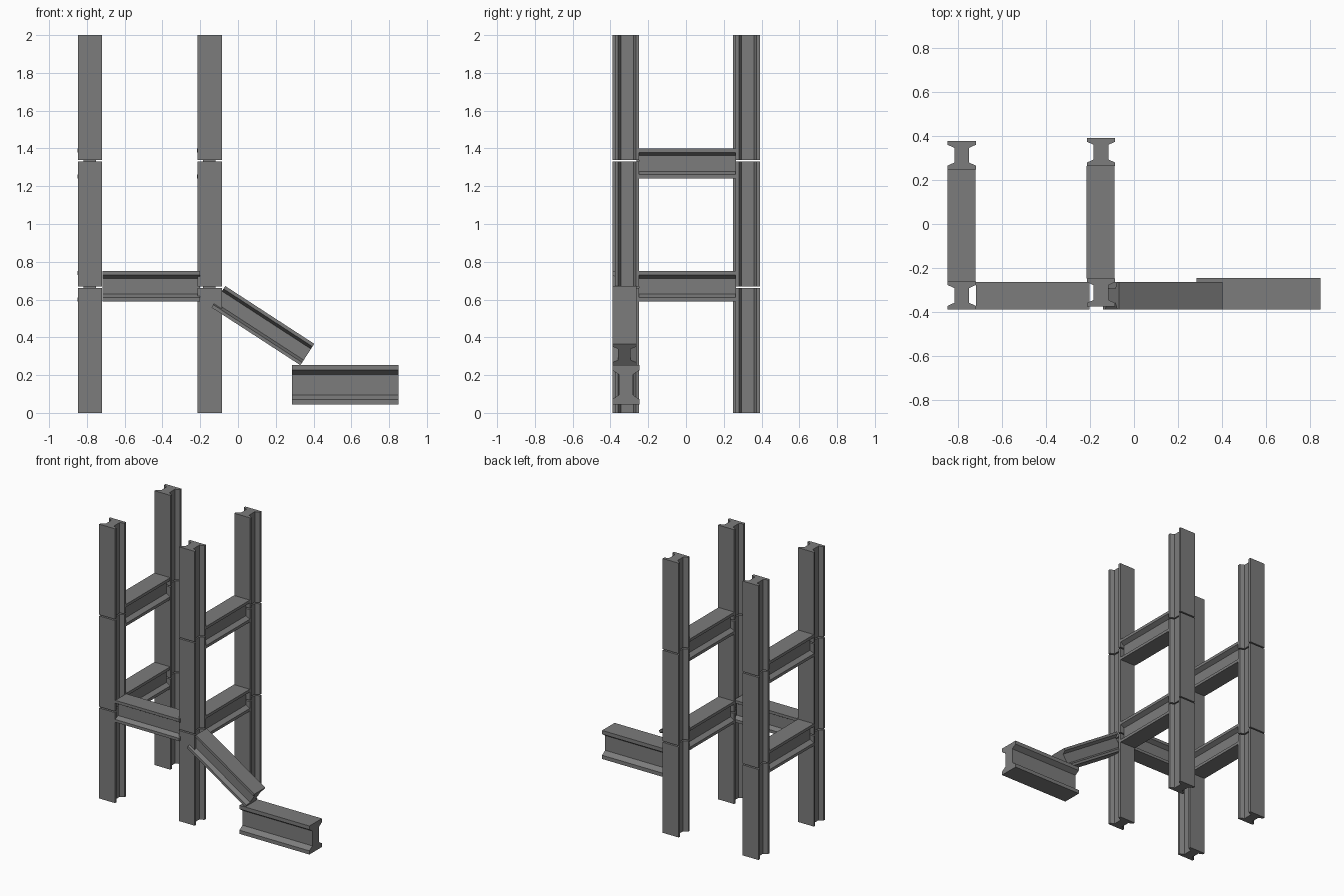
import bpy, bmesh
from mathutils import Vector

if "Cube" in bpy.data.objects:
    bpy.data.objects.remove(bpy.data.objects["Cube"])

steel = bpy.data.materials.new("dark_steel")
steel.diffuse_color = (0.2, 0.2, 0.2, 1)
steel.use_nodes = True
steel.node_tree.nodes["Principled BSDF"].inputs["Base Color"].default_value = steel.diffuse_color


def beam(name, start, end, width, height, up):
    """I-beam with tapered flanges swept from start to end; up points across the flanges."""
    a, b, up = Vector(start), Vector(end), Vector(up).normalized()
    side = (b - a).normalized().cross(up).normalized()
    up = side.cross((b - a).normalized())
    # quarter profile (fractions of width / height), mirrored to all corners
    q = [(0.26, 0.26), (0.5, 0.37), (0.5, 0.5)]
    right = [(x, -y) for x, y in reversed(q)] + q
    profile = right + [(-x, -y) for x, y in right]
    bm = bmesh.new()
    rings = [[bm.verts.new(p + side * x * width + up * y * height) for x, y in profile]
             for p in (a, b)]
    n = len(profile)
    for i in range(n):
        j = (i + 1) % n
        bm.faces.new((rings[0][i], rings[0][j], rings[1][j], rings[1][i]))
    for r in rings:
        bm.faces.new(r)
    bmesh.ops.recalc_face_normals(bm, faces=bm.faces)
    me = bpy.data.meshes.new(name)
    bm.to_mesh(me)
    bm.free()
    me.materials.append(steel)
    ob = bpy.data.objects.new(name, me)
    bpy.context.collection.objects.link(ob)
    return ob


W = 0.128   # column section size
Z = (0, 0, 1)

# columns: three stacked segments with small gaps
columns = {"left_front": (-0.784, -0.325), "left_back": (-0.784, 0.313),
           "right_front": (-0.150, -0.312), "right_back": (-0.150, 0.327)}
for name, (x, y) in columns.items():
    for i, (z0, z1) in enumerate([(0, 0.66), (0.669, 1.331), (1.34, 2.0)]):
        beam(f"column_{name}_{i}", (x, y, z0), (x, y, z1), W, W, (0, 1, 0))

# side cross beams, two levels
for i, z in enumerate((0.67, 1.32)):
    beam(f"left_cross_beam_{i}", (-0.785, -0.262, z), (-0.785, 0.25, z), W, 0.16, Z)
    beam(f"right_cross_beam_{i}", (-0.153, -0.249, z), (-0.153, 0.264, z), W, 0.16, Z)

# front cross beam
beam("front_cross_beam", (-0.718, -0.326, 0.67), (-0.202, -0.326, 0.67), 0.126, 0.16, Z)

# fallen beams
beam("leaning_beam", (-0.104, -0.326, 0.615), (0.367, -0.326, 0.309), 0.126, 0.135, Z)
beam("lying_beam", (0.285, -0.318, 0.149), (0.849, -0.318, 0.149), 0.144, 0.208, Z)
